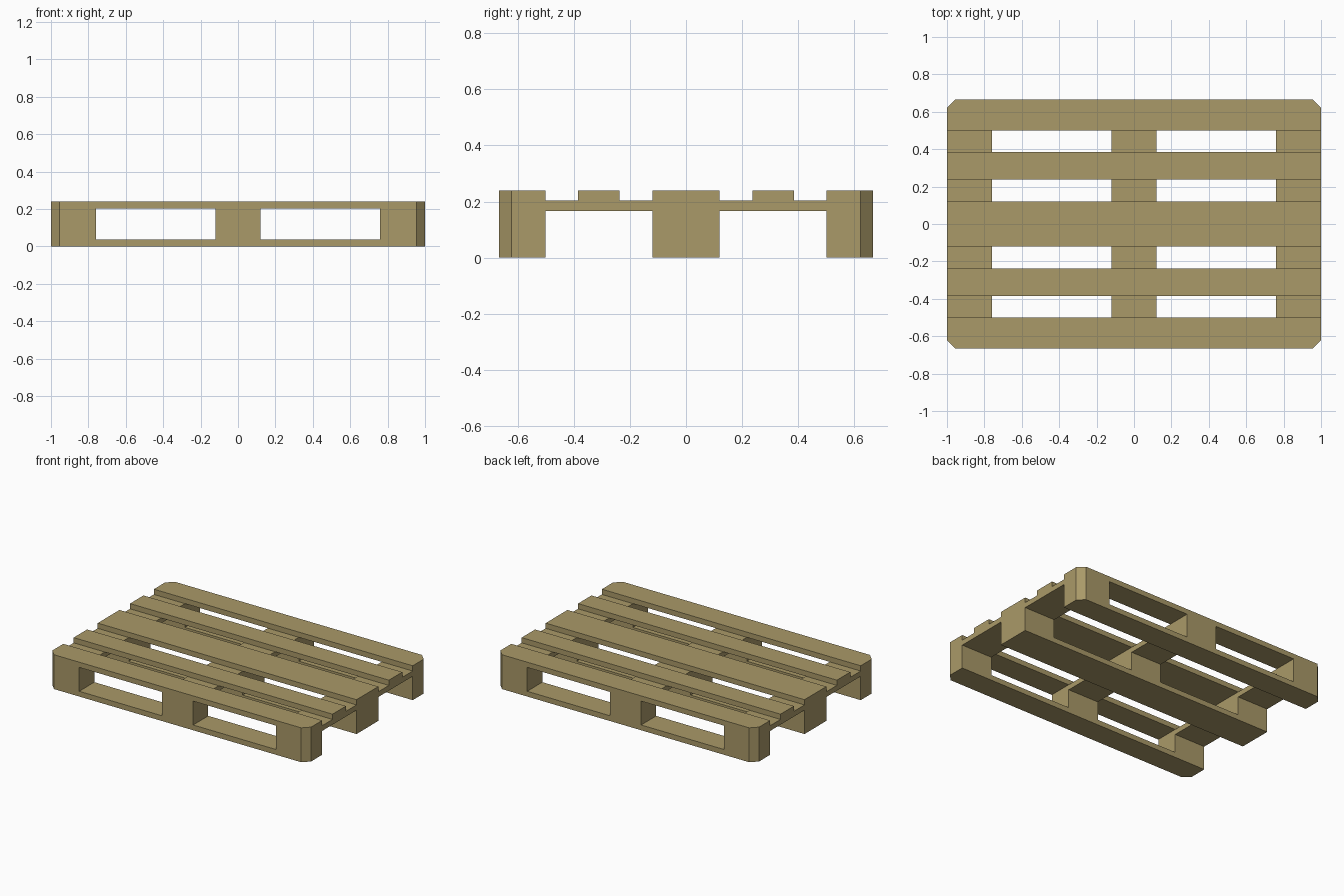
import bpy, bmesh

if "Cube" in bpy.data.objects:
    bpy.data.objects.remove(bpy.data.objects["Cube"])

HALF_X, HALF_Y, CUT = 1.0, 0.6667, 0.045
# layer heights: bottom boards, blocks, cross boards, deck boards
Z0, Z1, Z2, Z3, Z4 = 0.0, 0.0367, 0.1667, 0.2033, 0.24

wood = bpy.data.materials.new("wood")
wood.diffuse_color = (0.40, 0.32, 0.14, 1)
wood.use_nodes = True
wood.node_tree.nodes["Principled BSDF"].inputs["Base Color"].default_value = wood.diffuse_color


def footprint(x0, x1, y0, y1):
    """Rectangle outline, with the pallet's outer corners cut off."""
    pts = []
    for i, (x, y) in enumerate([(x0, y0), (x1, y0), (x1, y1), (x0, y1)]):
        if abs(x) == HALF_X and abs(y) == HALF_Y:
            along_x = (x - CUT * x / abs(x), y)
            along_y = (x, y - CUT * y / abs(y))
            pts += [along_y, along_x] if i % 2 == 0 else [along_x, along_y]
        else:
            pts.append((x, y))
    return pts


def board(name, xs, ys, z0, z1):
    bm = bmesh.new()
    face = bm.faces.new([bm.verts.new((x, y, z0)) for x, y in footprint(*xs, *ys)])
    ext = bmesh.ops.extrude_face_region(bm, geom=[face], use_keep_orig=True)
    top = [v for v in ext["geom"] if isinstance(v, bmesh.types.BMVert)]
    bmesh.ops.translate(bm, vec=(0, 0, z1 - z0), verts=top)
    bmesh.ops.recalc_face_normals(bm, faces=bm.faces)
    mesh = bpy.data.meshes.new(name)
    bm.to_mesh(mesh)
    bm.free()
    mesh.materials.append(wood)
    bpy.context.collection.objects.link(bpy.data.objects.new(name, mesh))


full_x, full_y = (-HALF_X, HALF_X), (-HALF_Y, HALF_Y)
columns = {"left": (-HALF_X, -0.76), "middle": (-0.12, 0.12), "right": (0.76, HALF_X)}
rows = {"front": (-HALF_Y, -0.5), "centre": (-0.12, 0.12), "back": (0.5, HALF_Y)}
inner = {"front_inner": (-0.385, -0.237), "back_inner": (0.237, 0.385)}

# bottom runners and the blocks standing on them
for row, ys in rows.items():
    board(row + "_bottom_board", full_x, ys, Z0, Z1)
    for col, xs in columns.items():
        board(f"{row}_{col}_block", xs, ys, Z1, Z2)

# cross boards
for col, xs in columns.items():
    board(col + "_cross_board", xs, full_y, Z2, Z3)

# deck boards
for row, ys in {**rows, **inner}.items():
    board(row + "_deck_board", full_x, ys, Z3, Z4)
